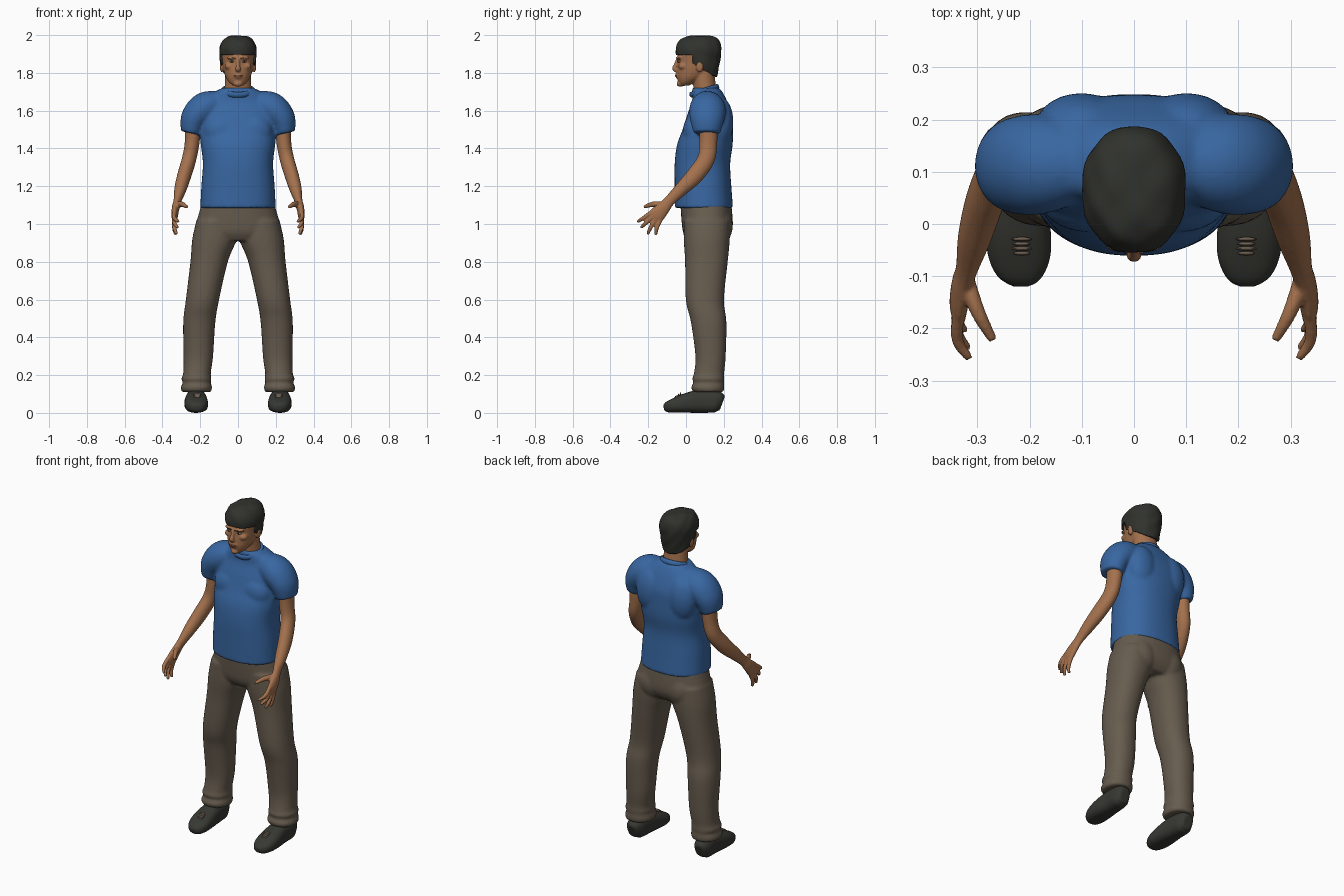
import bpy, bmesh, math
from mathutils import Vector, Matrix

old = bpy.data.objects.get("Cube")
if old:
    bpy.data.objects.remove(old, do_unlink=True)


def material(name, rgb):
    m = bpy.data.materials.new(name)
    m.use_nodes = True
    m.diffuse_color = (*rgb, 1)
    m.node_tree.nodes["Principled BSDF"].inputs["Base Color"].default_value = (*rgb, 1)
    return m


SHIRT = material("blue_cotton", (0.04, 0.135, 0.36))
CLOTH = material("brown_cloth", (0.135, 0.107, 0.077))
SKIN = material("skin", (0.37, 0.165, 0.075))
HAIR = material("dark_hair", (0.03, 0.032, 0.026))
SHOE = material("dark_leather", (0.038, 0.04, 0.032))
LACE = material("lace_brown", (0.15, 0.11, 0.08))
LIPS = material("lips", (0.24, 0.085, 0.05))
EYE = material("eye_grey", (0.3, 0.27, 0.24))


def spline(p, steps=6):
    """Smooth stations through the given ones."""
    p = [Vector(q) for q in p]
    p = [2 * p[0] - p[1]] + p + [2 * p[-1] - p[-2]]
    out = []
    for a, b, c, d in zip(p, p[1:], p[2:], p[3:]):
        for i in range(steps):
            t = i / steps
            out.append(b + (c - a) * t / 2 + (a - 2.5 * b + 2 * c - d / 2) * t * t
                       + (1.5 * b - a / 2 - 1.5 * c + d / 2) * t ** 3)
    return out + [p[-2]]


def tube(bm, stations, flat=False, power=2.0, sides=32, mirror=1):
    """Closed loft through stations (x, y, z, half width, half depth)."""
    st = spline(stations)
    rings = []
    for i, s in enumerate(st):
        a, b = Vector((1, 0, 0)), Vector((0, 1, 0))
        if not flat:
            d = (st[min(i + 1, len(st) - 1)] - st[max(i - 1, 0)])
            d = Vector(d[:3]).normalized()
            a = (a - d * a.dot(d)).normalized()
            b = d.cross(a)
        ring = []
        for k in range(sides):
            t = 2 * math.pi * k / sides
            c, n = math.cos(t), math.sin(t)
            co = (Vector(s[:3]) + a * s[3] * math.copysign(abs(c) ** (2 / power), c)
                  + b * s[4] * math.copysign(abs(n) ** (2 / power), n))
            co.x *= mirror
            ring.append(bm.verts.new(co))
        rings.append(ring)
    for r, q in zip(rings, rings[1:]):
        for k in range(sides):
            j = (k + 1) % sides
            bm.faces.new((r[k], r[j], q[j], q[k]))
    bm.faces.new(rings[0])
    bm.faces.new(rings[-1])


def ball(bm, centre, radii):
    mat = Matrix.Translation(centre) @ Matrix.Diagonal((*radii, 1))
    bmesh.ops.create_uvsphere(bm, u_segments=24, v_segments=14, radius=1, matrix=mat)


def finish(bm, name, mat, voxel=0, smooth=3):
    """Make an object; voxel > 0 blends its overlapping volumes into one skin."""
    bmesh.ops.recalc_face_normals(bm, faces=bm.faces)
    for f in bm.faces:
        f.smooth = True
    me = bpy.data.meshes.new(name)
    bm.to_mesh(me)
    bm.free()
    me.materials.append(mat)
    ob = bpy.data.objects.new(name, me)
    bpy.context.collection.objects.link(ob)
    if voxel:
        r = ob.modifiers.new("blend", 'REMESH')
        r.mode, r.voxel_size, r.use_smooth_shade = 'VOXEL', voxel, True
        s = ob.modifiers.new("soften", 'SMOOTH')
        s.factor, s.iterations = 0.5, smooth
    return ob


def upright(rows):
    """Rows (z, y, half width, half depth) as stations on the centre line."""
    return [(0, y, z, w, d) for z, y, w, d in rows]


# Shirt: body, shoulder blades, chest and sleeves
bm = bmesh.new()
tube(bm, upright([(1.085, .095, .20, .154), (1.2, .09, .194, .15), (1.32, .087, .186, .147),
                  (1.42, .1, .197, .147), (1.5, .115, .205, .133), (1.58, .125, .215, .118),
                  (1.65, .125, .185, .093), (1.7, .112, .12, .08), (1.72, .105, .085, .07)]),
     flat=True, power=2.3, sides=48)
for s in (1, -1):
    ball(bm, (.1 * s, .185, 1.54), (.09, .066, .13))
    ball(bm, (.08 * s, .045, 1.49), (.1, .062, .09))
    tube(bm, [(.08, .12, 1.63, .07, .07), (.17, .115, 1.615, .085, .095),
              (.228, .112, 1.56, .075, .092), (.25, .11, 1.48, .054, .07)], mirror=s)
finish(bm, "shirt", SHIRT, .009, 5)

# Collar band
bm = bmesh.new()
tilt = Matrix.Translation((0, .097, 1.705)) @ Matrix.Rotation(math.radians(17), 4, 'X')
N, M = 40, 10
grid = [[bm.verts.new(tilt @ Vector(((.08 + .01 * math.cos(v)) * math.cos(u),
                                     (.072 + .01 * math.cos(v)) * math.sin(u), .016 * math.sin(v))))
         for v in (2 * math.pi * j / M for j in range(M))]
        for u in (2 * math.pi * i / N for i in range(N))]
for i in range(N):
    for j in range(M):
        g, h = grid[i], grid[(i + 1) % N]
        bm.faces.new((g[j], h[j], h[(j + 1) % M], g[(j + 1) % M]))
finish(bm, "collar", SHIRT)

# Trousers: hips, seat, legs with creased cuffs
bm = bmesh.new()
tube(bm, upright([(1.11, .105, .192, .135), (1.0, .113, .222, .135),
                  (.95, .112, .225, .125), (.91, .11, .17, .1)]), flat=True, power=2.3, sides=48)
for s in (1, -1):
    ball(bm, (.09 * s, .155, .99), (.1, .093, .11))
    tube(bm, [(.115, .11, 1.02, .105, .122), (.125, .11, .92, .117, .122),
              (.153, .108, .8, .099, .113), (.188, .1, .6, .088, .101),
              (.205, .12, .48, .085, .094), (.21, .13, .3, .078, .08),
              (.217, .122, .21, .073, .08), (.22, .118, .18, .08, .085),
              (.218, .12, .16, .074, .08), (.22, .115, .135, .083, .088),
              (.22, .118, .11, .077, .08)], flat=True, power=2.2, mirror=s)
finish(bm, "trousers", CLOTH, .009, 3)

# Arms with hands
for s, side in ((1, "left"), (-1, "right")):
    bm = bmesh.new()
    tube(bm, [(.235, .12, 1.57, .045, .05), (.243, .118, 1.43, .039, .047),
              (.26, .105, 1.34, .038, .046), (.285, .045, 1.255, .037, .045),
              (.305, -.025, 1.185, .032, .036), (.32, -.085, 1.125, .021, .029),
              (.329, -.115, 1.09, .02, .034), (.335, -.15, 1.052, .018, .042),
              (.335, -.175, 1.027, .013, .036)], mirror=s)
    for by, bz, tx, ty, tz in ((-.184, 1.056, .315, -.258, 1.012), (-.178, 1.04, .318, -.238, .98),
                               (-.165, 1.03, .325, -.203, .946), (-.148, 1.018, .33, -.16, .943)):
        tube(bm, [(.335, by + .02, bz + .02, .012, .012),
                  (.338, (by + ty) / 2, (bz + tz) / 2, .0115, .0115),
                  (tx, ty, tz, .008, .008)], sides=12, mirror=s)
    tube(bm, [(.325, -.1, 1.1, .018, .018), (.298, -.17, 1.105, .014, .015),
              (.27, -.222, 1.09, .009, .009)], sides=12, mirror=s)
    finish(bm, side + "_arm", SKIN, .005, 2)

    # Shoe with laces
    bm = bmesh.new()
    tube(bm, [(.225, .192, .05, .03, .04), (.225, .16, .06, .05, .058), (.222, .08, .062, .055, .062),
              (.222, 0, .052, .062, .052), (.219, -.06, .04, .06, .039),
              (.217, -.1, .03, .043, .028), (.217, -.118, .026, .02, .015)], power=2.6, mirror=s)
    finish(bm, side + "_shoe", SHOE, .007, 2)
    bm = bmesh.new()
    for i in range(4):
        y = -.029 - .009 * i
        ball(bm, (.215 * s, y, .118 + y * .66), (.02 - .003 * (i % 2), .004, .009))
    finish(bm, side + "_laces", LACE)

# Head: neck, skull, nose, brow, cheeks, chin, ears
bm = bmesh.new()
tube(bm, upright([(1.64, .11, .078, .065), (1.72, .1, .071, .06), (1.8, .09, .068, .06)]), flat=True)
tube(bm, upright([(1.732, -.008, .026, .022), (1.75, .004, .047, .044), (1.78, .03, .066, .078),
                  (1.82, .053, .078, .101), (1.86, .06, .083, .104), (1.9, .066, .088, .11),
                  (1.95, .066, .085, .105), (1.983, .07, .05, .06)]), flat=True, power=2.15)
tube(bm, [(0, -.04, 1.875, .009, .012), (0, -.054, 1.845, .010, .010),
          (0, -.06, 1.822, .015, .013), (0, -.045, 1.81, .012, .01)], sides=16)
ball(bm, (0, -.03, 1.742), (.024, .02, .016))
ball(bm, (0, -.042, 1.786), (.026, .015, .018))
for s in (1, -1):
    ball(bm, (.03 * s, -.035, 1.88), (.03, .018, .009))
    ball(bm, (.045 * s, -.015, 1.835), (.026, .025, .02))
    ball(bm, (.086 * s, .073, 1.835), (.011, .02, .032))
finish(bm, "head", SKIN, .005, 3)

# Eyes, brows and mouth
for s, side in ((1, "left"), (-1, "right")):
    bm = bmesh.new()
    ball(bm, (.032 * s, -.034, 1.86), (.013, .011, .006))
    finish(bm, side + "_eye", EYE)
    bm = bmesh.new()
    ball(bm, (.032 * s, -.041, 1.86), (.005, .006, .005))
    finish(bm, side + "_pupil", HAIR)
    bm = bmesh.new()
    tube(bm, [(.012 * s, -.05, 1.876, .004, .004), (.035 * s, -.047, 1.881, .005, .005),
              (.058 * s, -.028, 1.876, .003, .003)], flat=True, sides=10)
    finish(bm, side + "_brow", HAIR)
bm = bmesh.new()
ball(bm, (0, -.051, 1.785), (.022, .008, .006))
finish(bm, "mouth", LIPS)

# Hair cap trimmed along fringe, sideburns and nape
bm = bmesh.new()
tube(bm, upright([(1.76, .085, .074, .075), (1.82, .07, .088, .102), (1.88, .066, .097, .117),
                  (1.93, .066, .099, .121), (1.97, .07, .082, .107),
                  (1.99, .075, .055, .078), (1.998, .076, .015, .02)]), flat=True, power=2.1, sides=48)
FRINGE, TEMPLE, SLOPE = 1.895, .035, .55
cuts = (((0, 0, FRINGE), (0, 0, 1)), ((0, TEMPLE, 0), (0, 1, 0)), ((0, .15, 1.785), (0, SLOPE, 1)))
for co, no in cuts:
    bmesh.ops.bisect_plane(bm, geom=bm.verts[:] + bm.edges[:] + bm.faces[:],
                           plane_co=co, plane_no=no)
cut = []
for f in bm.faces:
    c = f.calc_center_median()
    if (c.y < TEMPLE and c.z < FRINGE) or c.z < 1.785 - SLOPE * (c.y - .15):
        cut.append(f)
bmesh.ops.delete(bm, geom=cut, context='FACES')
for v in bm.verts:
    wave = .0025 * math.sin(70 * v.co.x + 40 * v.co.z) * math.sin(60 * v.co.y + 30 * v.co.z)
    v.co += wave * (v.co - Vector((0, .07, 1.88))).normalized()
hair = finish(bm, "hair", HAIR)
shell = hair.modifiers.new("thickness", 'SOLIDIFY')
shell.thickness, shell.offset = .018, -1
